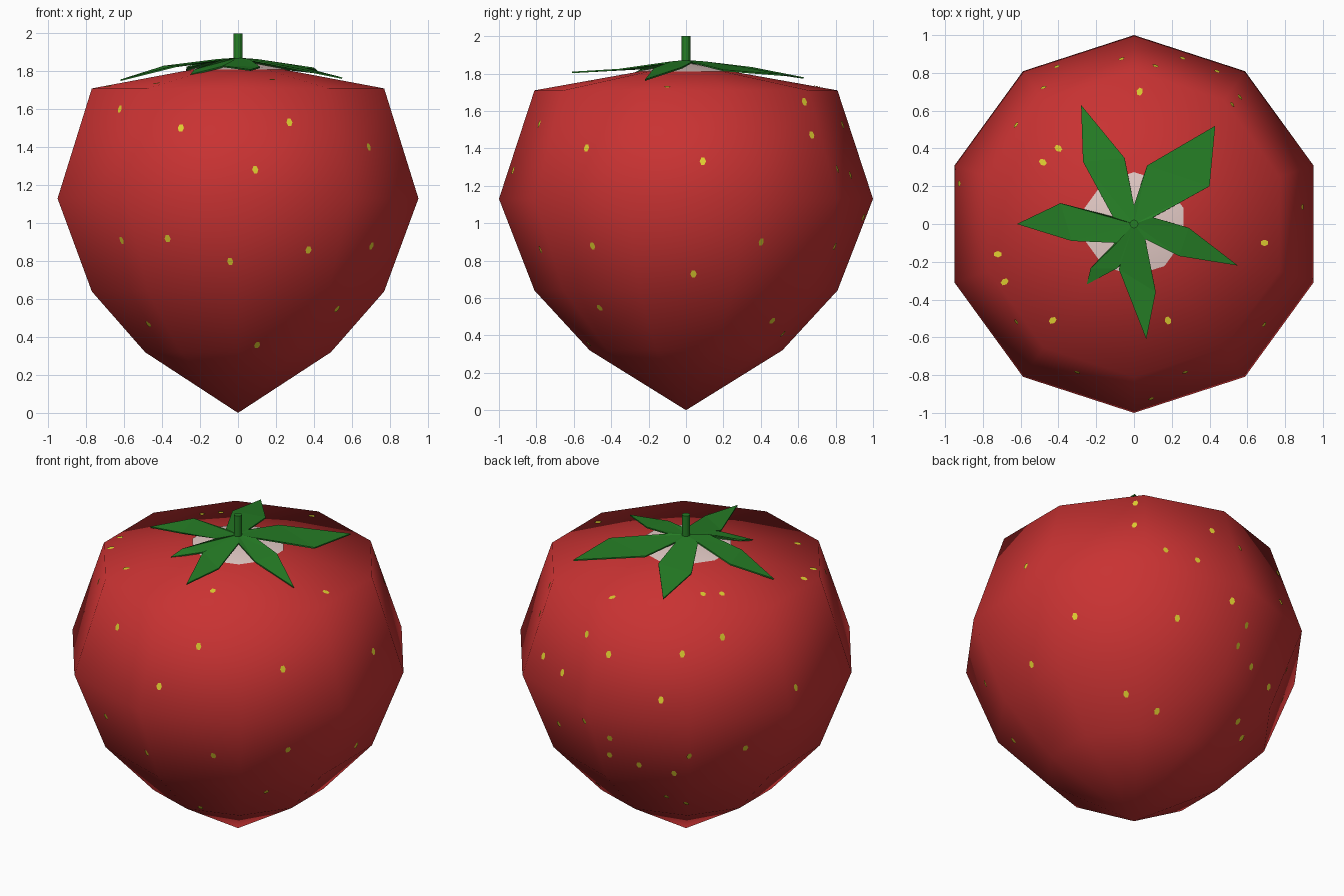
import bpy, bmesh, math
from mathutils import Vector
from mathutils.bvhtree import BVHTree

if "Cube" in bpy.data.objects:
    bpy.data.objects.remove(bpy.data.objects["Cube"])


def material(name, rgb):
    m = bpy.data.materials.new(name)
    m.diffuse_color = (*rgb, 1)
    m.use_nodes = True
    m.node_tree.nodes["Principled BSDF"].inputs["Base Color"].default_value = m.diffuse_color
    return m


RED = material("berry red", (0.58, 0.032, 0.032))
GREEN = material("leaf green", (0.019, 0.21, 0.019))
YELLOW = material("seed yellow", (0.75, 0.62, 0.03))
PALE = material("pale crown", (0.78, 0.60, 0.57))


def finish(name, bm, mat, smooth=False):
    me = bpy.data.meshes.new(name)
    bm.to_mesh(me)
    bm.free()
    me.materials.append(mat)
    for p in me.polygons:
        p.use_smooth = smooth
    ob = bpy.data.objects.new(name, me)
    bpy.context.collection.objects.link(ob)
    return ob


def lathe(profile, sides):
    """Revolve (radius, z) points; radius 0 becomes a single pole."""
    bm = bmesh.new()
    rings = []
    for r, z in profile:
        angles = [math.pi / 2 + 2 * math.pi * k / sides for k in range(sides)]
        if r == 0:
            rings.append([bm.verts.new((0, 0, z))] * sides)
        else:
            rings.append([bm.verts.new((r * math.cos(a), r * math.sin(a), z)) for a in angles])
    for lo, hi in zip(rings, rings[1:]):
        for k in range(sides):
            n = (k + 1) % sides
            bm.faces.new(dict.fromkeys((lo[k], lo[n], hi[n], hi[k])))
    bm.normal_update()
    return bm


# Berry body
APEX, RIM_R, RIM_Z = 1.855, 0.81, 1.71
body = lathe([(0, 0), (0.515, 0.32), (0.81, 0.64), (1, 1.13), (RIM_R, RIM_Z), (0, APEX)], 10)
tree = BVHTree.FromBMesh(body)
finish("berry", body, RED, True)

# Pale crown patch lying on the top
patch_r = 0.275
patch_z = APEX - (APEX - RIM_Z) * patch_r / RIM_R
finish("crown_patch", lathe([(patch_r, patch_z + 0.004), (0, APEX + 0.004)], 10), PALE, True)

# Leaves: left side, tip, right side, following notch (clockwise from above)
leaves = [
    ((0.07, 0.31, 1.835), (0.43, 0.52, 1.795), (0.40, 0.20, 1.82), (0.10, 0.035, 1.865)),
    ((0.29, -0.02, 1.835), (0.55, -0.22, 1.768), (0.24, -0.17, 1.83), (0.06, -0.08, 1.865)),
    ((0.115, -0.36, 1.825), (0.065, -0.61, 1.81), (-0.08, -0.24, 1.83), (-0.06, -0.20, 1.835)),
    ((-0.09, -0.235, 1.825), (-0.25, -0.32, 1.785), (-0.23, -0.235, 1.81), (-0.09, -0.10, 1.86)),
    ((-0.33, -0.09, 1.83), (-0.62, 0.0, 1.757), (-0.39, 0.11, 1.83), (-0.11, 0.035, 1.865)),
    ((-0.27, 0.33, 1.825), (-0.28, 0.63, 1.78), (-0.05, 0.35, 1.835), (0.0, 0.10, 1.865)),
]
bm = bmesh.new()
centre = bm.verts.new((0, 0, 1.872))
pts = [[bm.verts.new(p) for p in leaf] for leaf in leaves]
for i, (left, tip, right, notch) in enumerate(pts):
    before = pts[i - 1][3]
    for tri in ((before, left, centre), (left, right, centre), (right, notch, centre), (left, tip, right)):
        bm.faces.new(tri[::-1])
bm.normal_update()
crown = finish("leaf_crown", bm, GREEN)
thick = crown.modifiers.new("thickness", "SOLIDIFY")
thick.thickness = 0.008
thick.offset = -1

# Stem
stem = lathe([(0, 1.85), (0.023, 1.85), (0.023, 2.0), (0, 2.0)], 12)
finish("stem", stem, GREEN)

# Seeds: found by looking at the berry along each viewing direction
front = [(-.62, 1.6), (-.3, 1.5), (.27, 1.53), (.09, 1.28), (-.61, .91), (-.37, .92),
         (.37, .86), (.70, .88), (-.04, .80), (-.47, .47), (.1, .36)]
side = [(-.53, 1.4), (.67, 1.47), (.09, 1.33), (-.5, .89), (.04, .73), (.4, .9),
        (-.46, .55), (.46, .48)]
top = [(.03, .7), (-.4, .4), (-.72, -.16), (-.43, -.51), (.18, -.51), (.69, -.1)]
back_left = [(.11, .47), (.07, .23), (-.17, .15), (-.57, .17), (-.8, .07), (-.3, -.11),
             (.5, -.1), (-.57, -.32), (-.4, -.49), (-.21, -.55), (-.14, -.45), (.2, -.43),
             (-.11, -.74), (.7, .56)]
back_right = [(.01, .87), (.08, .98), (.26, .71), (.51, .8), (-.35, .33), (.32, .32),
              (.63, .4), (.65, .14), (-.61, .05), (-.05, -.12), (.18, -.21), (.62, -.3)]


def view_axes(azimuth, elevation):
    a, e = math.radians(azimuth), math.radians(elevation)
    toward = Vector((math.cos(a) * math.cos(e), math.sin(a) * math.cos(e), math.sin(e)))
    right = Vector((-math.sin(a), math.cos(a), 0))
    return right, toward.cross(right), toward


bm = bmesh.new()
placed = []
for spots, az, el, origin in ((front, -90, 0, 0), (side, 0, 0, 0), (top, -90, 90, 0),
                              (back_left, 135, 22.5, 1), (back_right, 45, -32, 1)):
    right, up, toward = view_axes(az, el)
    for u, v in spots:
        start = Vector((0, 0, origin)) + right * u + up * v + toward * 5
        hit, normal, _, _ = tree.ray_cast(start, -toward)
        if hit is None or any((hit - p).length < 0.1 for p in placed):
            continue
        placed.append(hit)
        across = Vector((0, 0, 1)).cross(normal).normalized()
        along = normal.cross(across)
        ring = []
        for k in range(6):
            a = k * math.pi / 3
            ring.append(bm.verts.new(hit + normal * 0.004 + across * 0.017 * math.cos(a)
                                     + along * 0.023 * math.sin(a)))
        bm.faces.new(ring)
bm.normal_update()
finish("seeds", bm, YELLOW, True)
